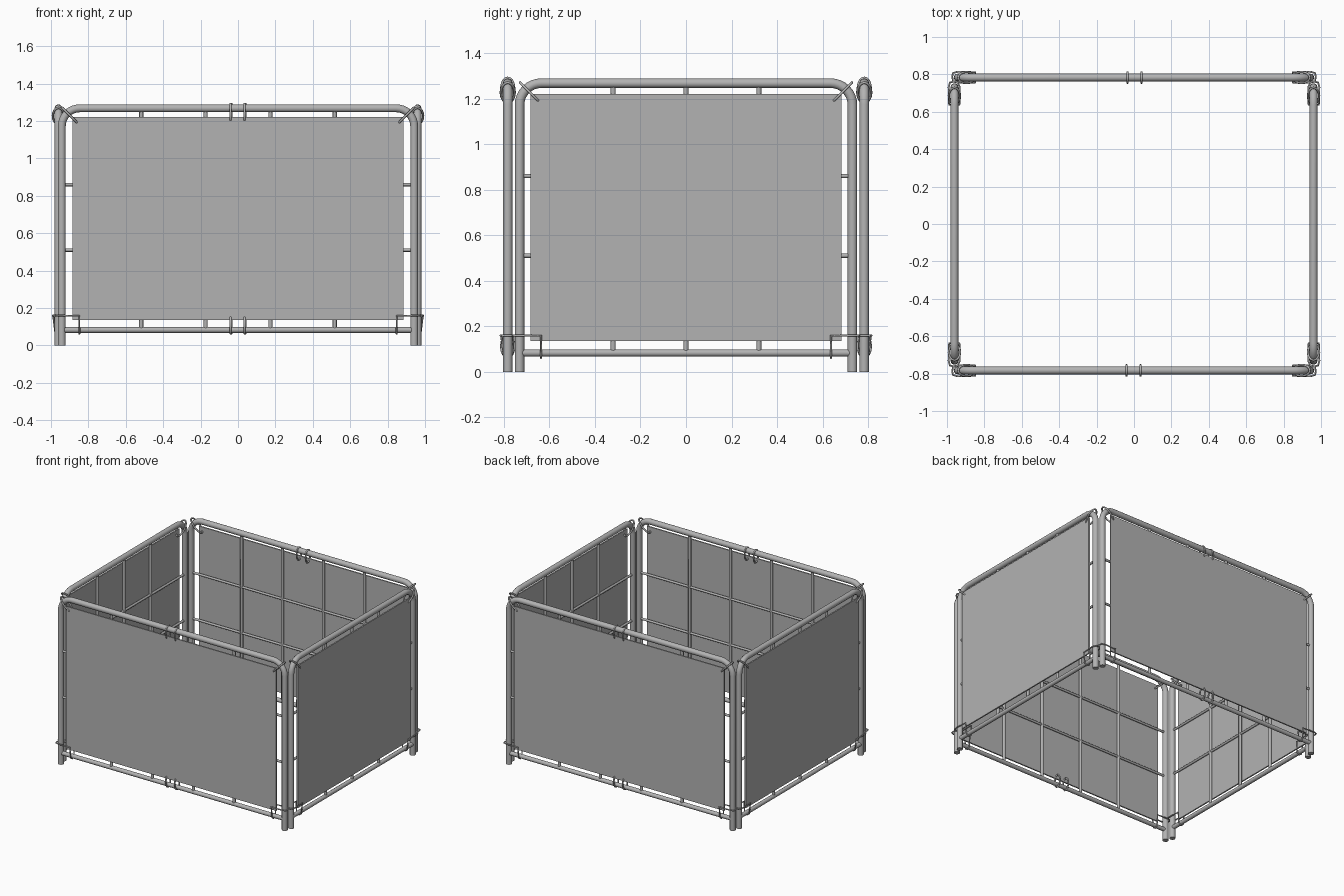
import bpy
import math
from mathutils import Vector, Matrix

if "Cube" in bpy.data.objects:
    bpy.data.objects.remove(bpy.data.objects["Cube"])

# One galvanised grey for every part
grey = bpy.data.materials.new("galvanised_grey")
grey.diffuse_color = (0.45, 0.45, 0.45, 1)
grey.use_nodes = True
grey.node_tree.nodes["Principled BSDF"].inputs["Base Color"].default_value = grey.diffuse_color

TOP, RAIL = 1.268, 0.083


def tube(name, points, radius, place, closed=False, sides=2):
    """Sweep a round bar along a path in panel space (u across, n outward, z up)."""
    curve = bpy.data.curves.new(name, 'CURVE')
    curve.dimensions = '3D'
    curve.bevel_depth = radius
    curve.bevel_resolution = sides
    curve.use_fill_caps = True
    spline = curve.splines.new('POLY')
    spline.points.add(len(points) - 1)
    for p, (u, n, z) in zip(spline.points, points):
        p.co = (*(place @ Vector((u, -n, z))), 1)
    spline.use_cyclic_u = closed
    obj = bpy.data.objects.new(name, curve)
    bpy.context.collection.objects.link(obj)
    bpy.ops.object.select_all(action='DESELECT')
    obj.select_set(True)
    bpy.context.view_layer.objects.active = obj
    bpy.ops.object.convert(target='MESH')
    obj = bpy.context.object
    obj.data.materials.clear()
    obj.data.materials.append(grey)
    bpy.ops.object.shade_smooth_by_angle(angle=math.radians(50))


def sheet(name, half, place):
    """Thin infill sheet on the outer side of the wires."""
    bpy.ops.mesh.primitive_cube_add(size=1)
    obj = bpy.context.object
    obj.name = name
    obj.data.transform(place @ Matrix.Translation((0, -0.016, 0.678))
                       @ Matrix.Diagonal((2 * half, 0.010, 1.085, 1)))
    obj.data.materials.append(grey)


def oval(centre, axis, long, short, steps=16):
    """Closed oval loop around a bar; axis is its long direction in the (u, z) plane."""
    pts = []
    for i in range(steps):
        a = 2 * math.pi * i / steps
        c, s = math.cos(a) * long, math.sin(a) * short
        pts.append((centre[0] + axis[0] * c, s, centre[1] + axis[1] * c))
    return pts


def barrier(side, leg, sheet_half, wires, place, middle_ties):
    # Bent outer frame: leg, rounded corner, top rail, rounded corner, leg
    r = 0.095
    path = [(-leg, 0, 0)]
    for cx, start in ((-(leg - r), 180), (leg - r, 90)):
        for i in range(9):
            a = math.radians(start - i * 90 / 8)
            path.append((cx + r * math.cos(a), 0, TOP - r + r * math.sin(a)))
    path.append((leg, 0, 0))
    tube(side + "_frame", path, 0.021, place, sides=4)
    tube(side + "_bottom_rail", [(-leg, 0, RAIL), (leg, 0, RAIL)], 0.016, place, sides=3)
    # Wire grid behind the sheet
    for u in wires:
        tube(side + "_upright_wire", [(u, 0, RAIL), (u, 0, TOP)], 0.011, place)
    for z in (0.51, 0.86):
        tube(side + "_cross_wire", [(-leg, 0, z), (leg, 0, z)], 0.009, place)
    sheet(side + "_sheet", sheet_half, place)
    # Tie loops at the middle of the rails
    if middle_ties:
        for u in (-0.04, 0.035):
            for z in (1.243, 0.113):
                tube(side + "_middle_tie", oval((u, z), (0, 1), 0.048, 0.028), 0.006, place, True)
    for s in (-1, 1):
        # Diagonal tie over each upper corner
        tube(side + "_upper_tie",
             oval((s * (leg - 0.046), 1.227), (s * 0.707, 0.707), 0.062, 0.030),
             0.006, place, True)
        # Lower tie wrapped round the rail and the leg
        a, b = s * (leg - 0.094), s * (leg + 0.026)
        tube(side + "_lower_tie",
             [(a, 0.028, 0.158), (a, 0.018, 0.075), (a, 0, 0.062), (a, -0.02, 0.075),
              (a, -0.026, 0.158), (s * leg, -0.028, 0.160), (b, -0.018, 0.160),
              (b + s * 0.004, 0.005, 0.160), (b, 0.024, 0.160), (s * leg, 0.031, 0.160)],
             0.005, place, True)


# Four barriers around the enclosure
for name, angle, dist in (("front", 0, 0.783), ("right", 90, 0.96),
                          ("back", 180, 0.783), ("left", 270, 0.96)):
    place = Matrix.Rotation(math.radians(angle), 4, 'Z') @ Matrix.Translation((0, -dist, 0))
    if angle % 180 == 0:
        barrier(name, 0.942, 0.885, (-0.517, -0.173, 0.173, 0.517), place, True)
    else:
        barrier(name, 0.731, 0.682, (-0.32, 0, 0.32), place, False)
